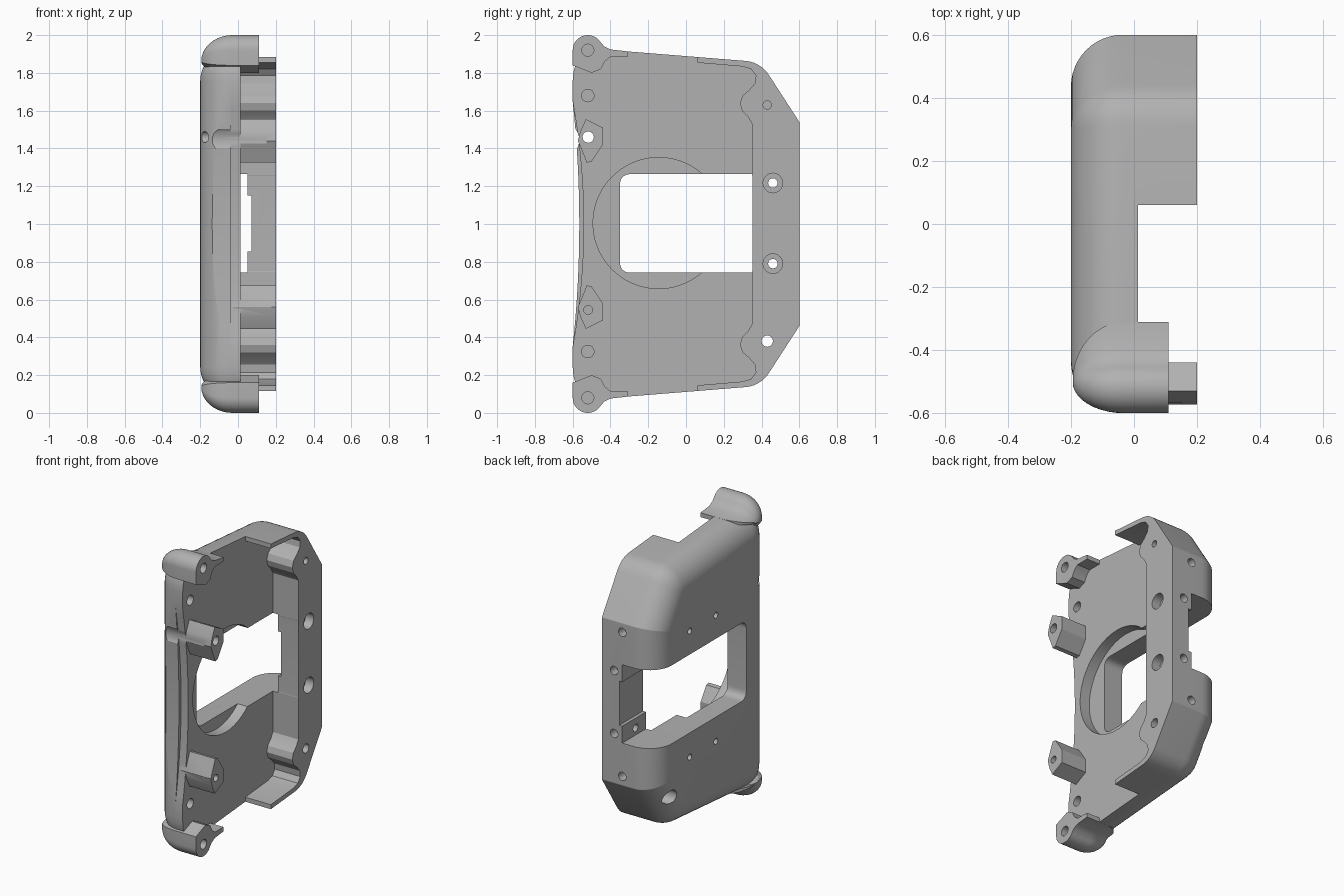
import bpy, bmesh, math
from mathutils import Vector

cube = bpy.data.objects.get("Cube")
if cube:
    bpy.data.objects.remove(cube, do_unlink=True)

grey = bpy.data.materials.new("plain_grey")
grey.use_nodes = True
color = (0.44, 0.44, 0.44, 1)
grey.diffuse_color = color
grey.node_tree.nodes["Principled BSDF"].inputs["Base Color"].default_value = color


def loft(name, layers):
    """Solid through matching rings of 3D points, capped at both ends."""
    bm = bmesh.new()
    rings = [[bm.verts.new(p) for p in ring] for ring in layers]
    n = len(rings[0])
    for a, b in zip(rings, rings[1:]):
        for i in range(n):
            j = (i + 1) % n
            bm.faces.new((a[i], a[j], b[j], b[i]))
    bm.faces.new(rings[0])
    bm.faces.new(rings[-1])
    bmesh.ops.recalc_face_normals(bm, faces=bm.faces)
    mesh = bpy.data.meshes.new(name)
    bm.to_mesh(mesh)
    bm.free()
    mesh.materials.append(grey)
    obj = bpy.data.objects.new(name, mesh)
    bpy.context.scene.collection.objects.link(obj)
    return obj


def prism(name, pts, x0, x1):
    return loft(name, [[(x, y, z) for y, z in pts] for x in (x0, x1)])


def box(name, y0, y1, z0, z1, x0, x1):
    return prism(name, [(y0, z0), (y1, z0), (y1, z1), (y0, z1)], x0, x1)


def arc(cy, cz, r, a0=0, a1=360, n=32):
    return [(cy + r * math.cos(math.radians(a0 + (a1 - a0) * i / n)),
             cz + r * math.sin(math.radians(a0 + (a1 - a0) * i / n)))
            for i in range(n if a1 - a0 == 360 else n + 1)]


def flip(pts):
    return [(y, 2 - z) for y, z in pts]


def rounded(corners, d=0, n=10):
    """Inset a convex clockwise polygon by d and round its corners."""
    out = []
    for i, (y, z, r) in enumerate(corners):
        p = Vector((y, z))
        u = (Vector(corners[i - 1][:2]) - p).normalized()
        v = (Vector(corners[(i + 1) % len(corners)][:2]) - p).normalized()
        n1, n2 = Vector((-u.y, u.x)), Vector((v.y, -v.x))
        q = p + (n1 + n2) * d / (1 + n1.dot(n2))
        t = max(r - d, 0.01) / math.tan(u.angle(v) / 2)
        for k in range(n + 1):
            s = k / n
            out.append(tuple(q + u * t * (1 - s) ** 2 + v * t * s ** 2))
    return out


def combine(body, tool, mode):
    mod = body.modifiers.new("join", 'BOOLEAN')
    mod.object, mod.operation, mod.solver = tool, mode, 'EXACT'
    bpy.context.view_layer.update()
    graph = bpy.context.evaluated_depsgraph_get()
    mesh = bpy.data.meshes.new_from_object(body.evaluated_get(graph))
    body.modifiers.clear()
    body.data = mesh
    bpy.data.objects.remove(tool, do_unlink=True)


def cut(tool):
    combine(shell, tool, 'DIFFERENCE')


def add(tool):
    combine(shell, tool, 'UNION')


# Outer block with a rounded outer rim
half = [(-0.6, 1.937, 0.17), (0.395, 1.857, 0.17), (0.6, 1.54, 0.012)]
outline = half + [(y, 2 - z, r) for y, z, r in reversed(half)]
rim, steps = 0.165, 12
layers = []
for i in range(steps + 1):
    a = math.pi / 2 * i / steps
    x = -0.2 + rim * (1 - math.cos(a))
    layers.append([(x, y, z) for y, z in rounded(outline, rim * (1 - math.sin(a)))])
layers.append([(0.2, y, z) for y, z in rounded(outline)])
shell = loft("housing_shell", layers)

# Open cavity, leaving the rear rail and the two thin end walls
edge = [(-1, 2.5), (0.06, 2.5), (0.06, 1.854), (0.3, 1.834), (0.345, 1.82),
        (0.37, 1.785), (0.365, 1.745), (0.335, 1.71), (0.3, 1.68), (0.286, 1.64),
        (0.297, 1.6), (0.33, 1.565), (0.35, 1.53)]
cut(prism("cavity", edge + flip(edge)[::-1], 0.012, 0.4))

# Hollowed front edge and its inner rabbet
for base, depth, x0 in ((-0.565, 0.035, -0.4), (-0.542, 0.058, -0.04)):
    curve = [(base - depth * ((i / 20 - 1) / 0.65) ** 2, i / 20) for i in range(6, 35)]
    cut(prism("front_hollow", curve + [(-1, 1.7), (-1, 0.3)], x0, 0.5))

# Corner ears with domed outer ends
ear = arc(-0.52, 1.92, 0.08, 180, 35, 14)
ear += [(-0.435, 1.942), (-0.4, 1.924), (-0.31, 1.914), (-0.31, 1.885), (-0.4, 1.885),
        (-0.43, 1.86), (-0.45, 1.82), (-0.5, 1.8), (-0.6, 1.84)]
for shape in (ear, flip(ear)):
    cy, cz = -0.5, 1.86 if shape is ear else 0.14
    rings = []
    for i in range(1, 11):
        a = math.pi / 2 * i / 10
        s, x = math.sin(a), -0.03 - 0.165 * math.cos(a)
        rings.append([(x, cy + (y - cy) * s, cz + (z - cz) * s) for y, z in shape])
    rings.append([(0.11, y, z) for y, z in shape])
    add(loft("corner_ear", rings))

# Screw posts along the front
post = [(-0.525, 1.325), (-0.5, 1.33), (-0.44, 1.42), (-0.44, 1.51),
        (-0.53, 1.555), (-0.56, 1.49), (-0.572, 1.44)]
for shape in (post, flip(post)):
    add(prism("screw_post", shape, -0.02, 0.2))
cut(prism("cable_groove", arc(-0.655, 1.445, 0.09), -0.4, 0.15))

# Round recess and window that runs out through the rail
cut(prism("round_recess", arc(-0.145, 1.005, 0.347, n=72), -0.06, 0.1))
window = [(-0.35, 1.264, 0.06), (0.351, 1.264, 0.001), (0.351, 0.742, 0.001), (-0.35, 0.742, 0.06)]
cut(prism("window", rounded(window), -0.4, 0.4))
cut(box("rail_gap", 0.34, 0.8, 0.742, 1.264, -0.4, 0.05))
cut(box("rail_step", 0.34, 0.8, 0.855, 1.15, -0.4, 0.072))

# Screw holes facing the open side: y, z, radius, from x, to x
holes = [(-0.52, 1.92, 0.032, -0.05, 0.4), (-0.52, 0.08, 0.032, -0.05, 0.4),
         (-0.52, 1.68, 0.033, -0.1, 0.3), (-0.52, 0.325, 0.033, -0.1, 0.3),
         (-0.518, 1.46, 0.03, -0.4, 0.4), (-0.518, 0.545, 0.023, 0.05, 0.4),
         (0.43, 1.63, 0.022, 0.08, 0.4), (0.43, 0.38, 0.03, -0.4, 0.4),
         (0.43, 0.38, 0.048, -0.4, 0.0)]
for z in (1.217, 0.79):
    holes += [(0.46, z, 0.052, 0.14, 0.4), (0.46, z, 0.025, -0.4, 0.4)]
# Small blind holes on the outer face
for y in (-0.03, 0.245):
    holes += [(y, 1.42, 0.02, -0.4, -0.1), (y, 0.58, 0.02, -0.4, -0.1)]
for y, z, r, x0, x1 in holes:
    cut(prism("screw_hole", arc(y, z, r, n=24), x0, x1))

# Blind holes in the rear face
for x, z in ((0.05, 1.48), (0.11, 1.21), (0.11, 0.79), (0.05, 0.52)):
    ring = arc(x, z, 0.028, n=24)
    cut(loft("rear_hole", [[(u, y, w) for u, w in ring] for y in (0.54, 0.8)]))

# Smooth curved surfaces, keep edges crisp
bpy.ops.object.select_all(action='DESELECT')
shell.select_set(True)
bpy.context.view_layer.objects.active = shell
bpy.ops.object.shade_smooth_by_angle(angle=math.radians(25))
